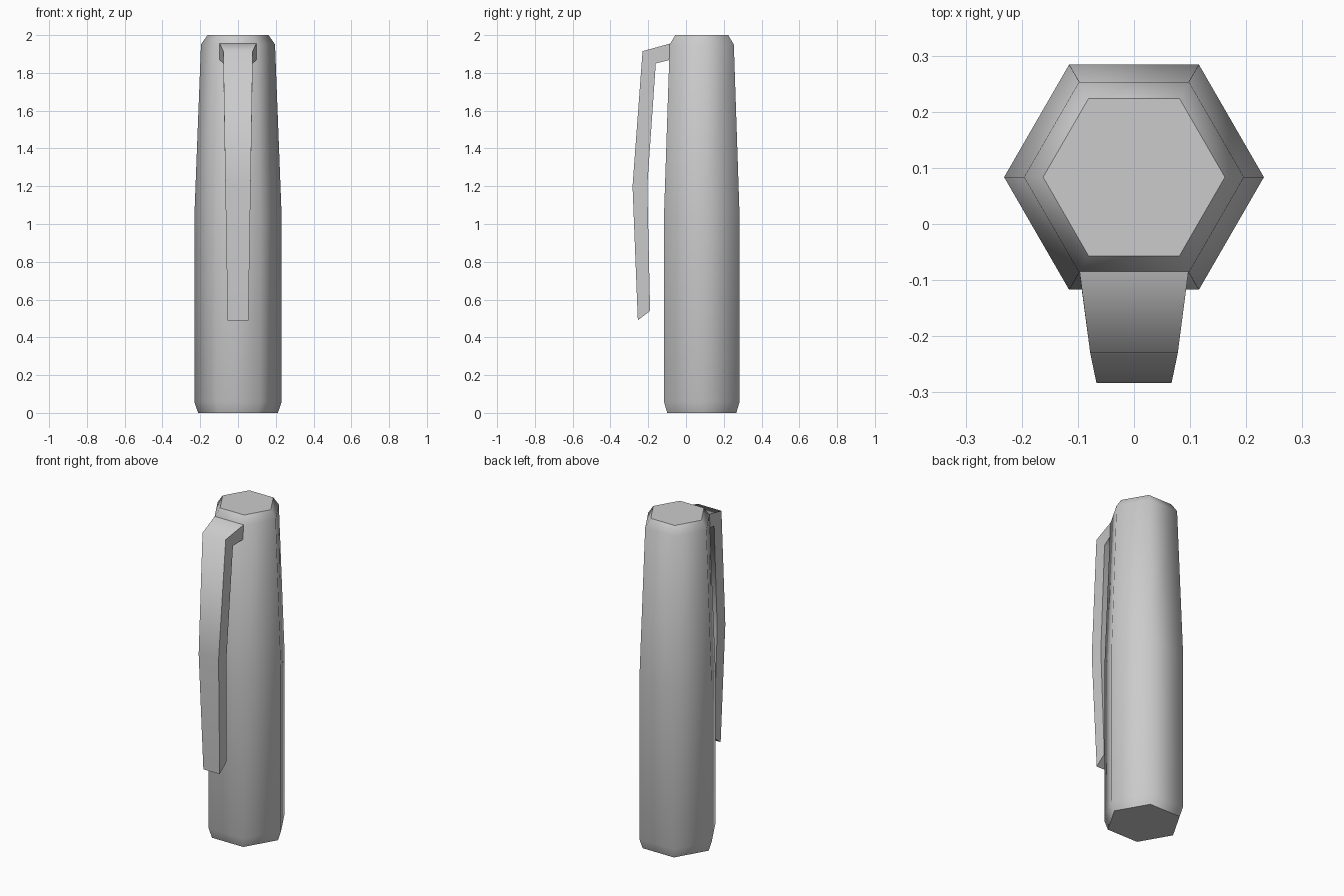
import bpy, bmesh
from math import cos, sin, pi

if "Cube" in bpy.data.objects:
    bpy.data.objects.remove(bpy.data.objects["Cube"])


def loft(name, rings):
    """Skin closed rings of points into a capped solid, smooth sides and flat ends."""
    bm = bmesh.new()
    loops = [[bm.verts.new(p) for p in ring] for ring in rings]
    n = len(loops[0])
    for a, b in zip(loops, loops[1:]):
        for i in range(n):
            j = (i + 1) % n
            bm.faces.new((a[i], a[j], b[j], b[i])).smooth = True
    bm.faces.new(loops[0][::-1])
    bm.faces.new(loops[-1])
    bmesh.ops.recalc_face_normals(bm, faces=bm.faces)
    # ends meet the sides at a hard edge
    for f in bm.faces:
        if not f.smooth:
            for e in f.edges:
                e.smooth = False
    return bm


def finish(name, bm):
    mesh = bpy.data.meshes.new(name)
    bm.to_mesh(mesh)
    bm.free()
    obj = bpy.data.objects.new(name, mesh)
    bpy.context.collection.objects.link(obj)
    return obj


# Hexagonal cap body: (radius, height) profile, corners pointing along x
CENTRE_Y = 0.0835
profile = [(0.211, 0), (0.2315, 0.06), (0.2315, 1.03), (0.196, 1.95), (0.162, 2.0)]
rings = [[(r * cos(i * pi / 3), CENTRE_Y + r * sin(i * pi / 3), z) for i in range(6)]
         for r, z in profile]
finish("cap_body", loft("cap_body", rings))

# Pocket clip: half width, outer (y, z), inner (y, z) at each station
stations = [
    (0.097, (-0.085, 1.955), (-0.088, 1.868)),
    (0.078, (-0.230, 1.915), (-0.160, 1.850)),
    (0.067, (-0.283, 1.200), (-0.205, 1.200)),
    (0.055, (-0.255, 0.490), (-0.190, 0.540)),
]
rings = [[(-w, *o), (w, *o), (w, *i), (-w, *i)] for w, o, i in stations]
bm = loft("pocket_clip", rings)
# long corners stay crisp while the bends along the strip shade smoothly
for e in bm.edges:
    a, b = e.verts
    if a.co.x * b.co.x > 0 and abs(abs(a.co.x) - abs(b.co.x)) > 0.005:
        e.smooth = False
finish("pocket_clip", bm)
